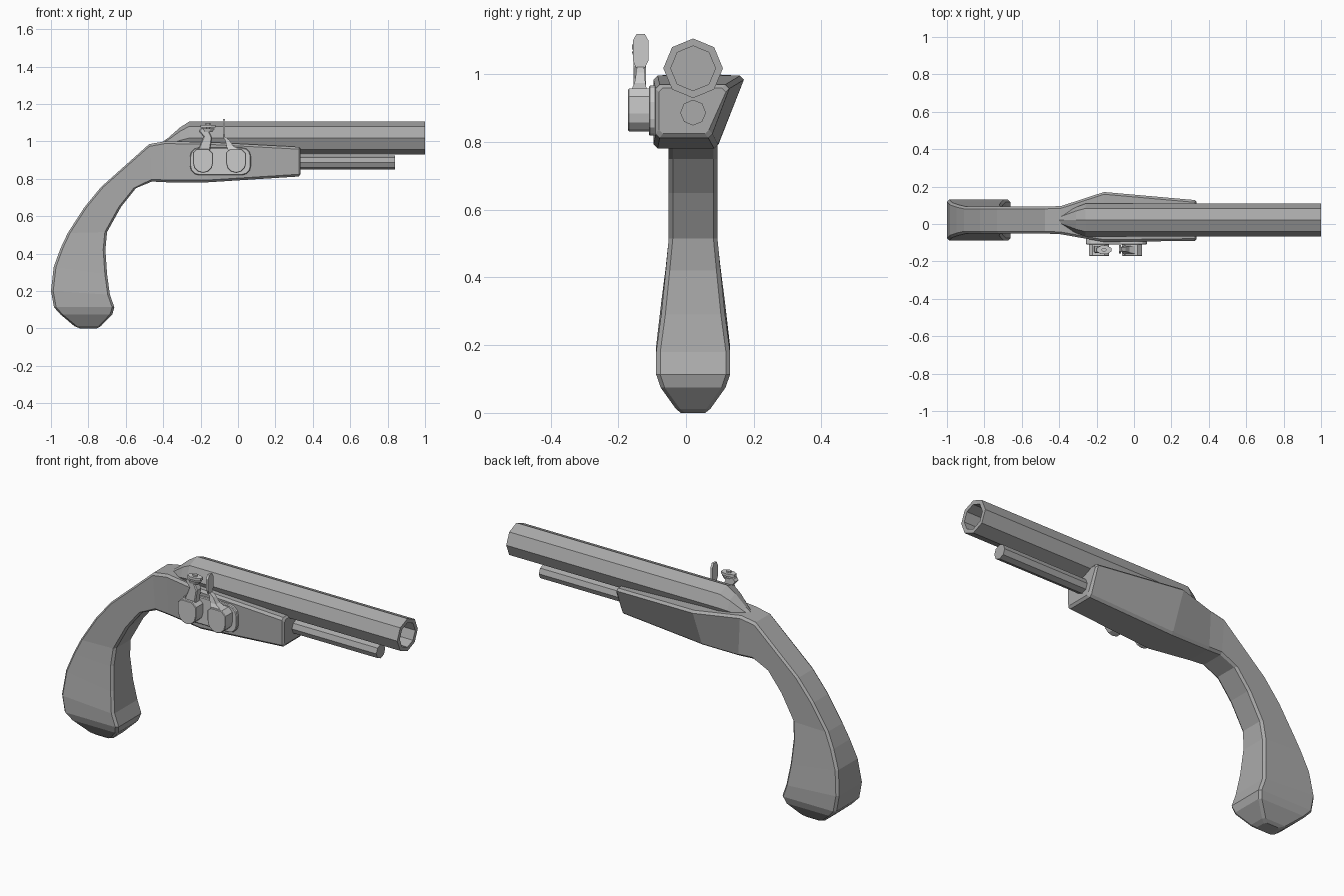
import bpy, bmesh
from math import pi, sin, cos

if "Cube" in bpy.data.objects:
    bpy.data.objects.remove(bpy.data.objects["Cube"])

YC = 0.021  # centre line of barrel and stock


def grey(name, v):
    m = bpy.data.materials.new(name)
    m.diffuse_color = (v, v, v, 1)
    m.use_nodes = True
    m.node_tree.nodes["Principled BSDF"].inputs["Base Color"].default_value = m.diffuse_color
    return m


DARK = grey("dark_grey", 0.4)
LIGHT = grey("light_grey", 0.9)


def make(name, bm, mat):
    bmesh.ops.recalc_face_normals(bm, faces=bm.faces)
    me = bpy.data.meshes.new(name)
    bm.to_mesh(me)
    bm.free()
    me.materials.append(mat)
    ob = bpy.data.objects.new(name, me)
    bpy.context.collection.objects.link(ob)
    return ob


def loft(name, rings, mat=DARK):
    bm = bmesh.new()
    vs = [[bm.verts.new(p) for p in r] for r in rings]
    n = len(vs[0])
    for a, b in zip(vs, vs[1:]):
        for i in range(n):
            j = (i + 1) % n
            bm.faces.new((a[i], a[j], b[j], b[i]))
    bm.faces.new(vs[0])
    bm.faces.new(vs[-1])
    return make(name, bm, mat)


def octagon(x, z, r, y=YC):
    return [(x, y + r * sin(i * pi / 4), z + r * cos(i * pi / 4)) for i in range(8)]


def slab(name, outline, y0, y1, bevel=0.0):
    """Extrude an xz outline along y, then chamfer the outer (y0) rim."""
    bm = bmesh.new()
    f = bm.faces.new([bm.verts.new((x, y1, z)) for x, z in outline])
    # keep the base cap so the solid stays closed
    ext = bmesh.ops.extrude_face_region(bm, geom=[f], use_keep_orig=True)["geom"]
    for v in ext:
        if isinstance(v, bmesh.types.BMVert):
            v.co.y = y0
    if bevel:
        rim = [e for e in bm.edges if all(abs(v.co.y - y0) < 1e-5 for v in e.verts)]
        bmesh.ops.bevel(bm, geom=rim, offset=bevel, segments=1, affect='EDGES')
    return make(name, bm, LIGHT)


def section(bx, bz, fx, fz, yl, yr, yr_low=None, c=0.012):
    """Chamfered cross-section from the back/top point to the front/bottom point."""
    yb = yr if yr_low is None else yr_low
    d = ((fx - bx) ** 2 + (fz - bz) ** 2) ** 0.5
    t = c / d
    pts = [(t, yl), (1 - t, yl), (1, yl + c), (1, yb - c),
           (1 - t, yb), (t, yr), (0, yr - c), (0, yl + c)]
    return [(bx + (fx - bx) * s, y, bz + (fz - bz) * s) for s, y in pts]


# Stock: curved grip running into the fore-end
stock = [
    (-0.845, 0.00, -0.755, 0.00, -0.015, 0.057),
    (-0.875, 0.012, -0.733, 0.012, -0.03, 0.072),
    (-0.95, 0.075, -0.672, 0.075, -0.075, 0.117),
    (-0.984, 0.113, -0.661, 0.113, -0.088, 0.13),
    (-1.00, 0.20, -0.685, 0.18, -0.088, 0.13),
    (-0.985, 0.33, -0.70, 0.29, -0.073, 0.115),
    (-0.948, 0.43, -0.709, 0.42, -0.06, 0.102),
    (-0.91, 0.51, -0.70, 0.515, -0.051, 0.093),
    (-0.823, 0.645, -0.625, 0.65, -0.051, 0.093),
    (-0.733, 0.755, -0.545, 0.75, -0.051, 0.093),
    (-0.475, 0.985, -0.46, 0.785, -0.051, 0.093),
    (-0.39, 1.00, -0.38, 0.781, -0.055, 0.096),
    (-0.16, 0.996, -0.16, 0.781, -0.096, 0.171, 0.095),
    (0.325, 0.970, 0.325, 0.812, -0.09, 0.128, 0.078),
    (0.335, 0.960, 0.335, 0.825, -0.08, 0.118, 0.068),
]
loft("stock", [section(*s) for s in stock])

# Octagonal barrel with tapered tang and hollow muzzle
ZB = 1.018
loft("barrel", [octagon(-0.40, 0.978, 0.022), octagon(-0.375, 0.982, 0.035),
                octagon(-0.31, 1.005, 0.069), octagon(-0.26, ZB, 0.088),
                octagon(1.0, ZB, 0.088), octagon(1.0, ZB, 0.066),
                octagon(0.80, ZB, 0.066)])

# Ramrod
loft("ramrod", [octagon(0.30, 0.887, 0.038), octagon(0.84, 0.887, 0.038)])

# Lock plate with rounded corners
plate = []
for cx, cz, a0 in ((0.02, 0.918, 0), (-0.208, 0.918, 1), (-0.208, 0.868, 2), (0.02, 0.868, 3)):
    plate += [(cx + 0.049 * cos((a0 + k / 3) * pi / 2),
               cz + 0.049 * sin((a0 + k / 3) * pi / 2)) for k in range(4)]
slab("lock_plate", plate, -0.11, -0.08, 0.004)


# Rounded bosses that carry the cock and the striking plate
def boss(name, cx):
    arc = [(cx + 0.054 * cos(a * pi / 6), 0.885 + 0.054 * sin(a * pi / 6)) for a in range(6, 13)]
    top = [(cx + x, z) for x, z in ((0.054, 0.935), (0.03, 0.958), (-0.035, 0.958), (-0.054, 0.94))]
    slab(name, arc + top, -0.171, -0.108, 0.003)


boss("cock_boss", -0.187)
boss("striker_boss", -0.01)

# Cock arm, jaws and clamp screw
slab("cock_arm", [(-0.218, 0.945), (-0.15, 0.945), (-0.138, 1.02), (-0.155, 1.055),
                  (-0.195, 1.075), (-0.21, 1.055), (-0.185, 1.025)], -0.155, -0.118, 0.005)


def disc(x, z, hx, hy):
    return [(x + hx * cos((i + .5) * pi / 4), -0.138 + hy * sin((i + .5) * pi / 4), z)
            for i in range(8)]


loft("lower_jaw", [disc(-0.165, 1.05, 0.03, 0.018), disc(-0.163, 1.068, 0.042, 0.024)], LIGHT)
loft("upper_jaw", [disc(-0.16, 1.074, 0.043, 0.024), disc(-0.16, 1.088, 0.043, 0.024)], LIGHT)
loft("jaw_screw", [disc(-0.16, 1.06, 0.012, 0.01), disc(-0.16, 1.098, 0.014, 0.01)], LIGHT)

# Striking plate: tapering neck and thin upright blade
loft("striker_neck", [
    [(x0, y0, z), (x1, y0, z), (x1, y1, z), (x0, y1, z)] for x0, x1, y0, y1, z in (
        (-0.05, 0.03, -0.166, -0.114, 0.945), (-0.062, -0.025, -0.152, -0.12, 0.975),
        (-0.068, -0.045, -0.147, -0.122, 1.005), (-0.08, -0.066, -0.145, -0.124, 1.022))], LIGHT)
blade = [(-0.145, 1.015), (-0.124, 1.015), (-0.111, 1.04), (-0.111, 1.10),
         (-0.122, 1.12), (-0.146, 1.12), (-0.157, 1.10), (-0.157, 1.04)]
loft("striker_blade", [[(x, y, z) for y, z in blade] for x in (-0.081, -0.069)], LIGHT)
